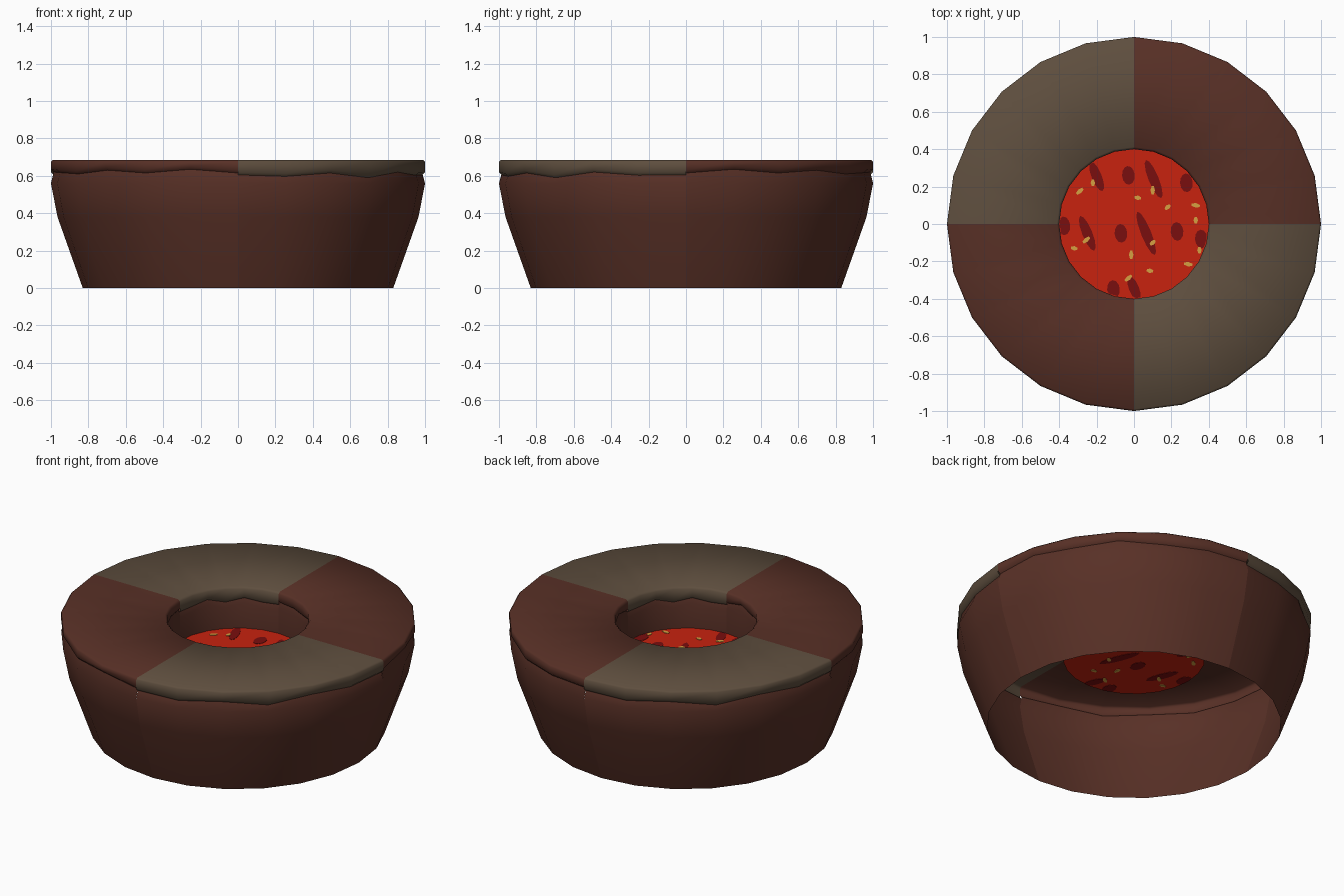
import bpy, bmesh, math

if "Cube" in bpy.data.objects:
    bpy.data.objects.remove(bpy.data.objects["Cube"])

def material(name, srgb):
    m = bpy.data.materials.new(name)
    lin = [((c / 255 + 0.055) / 1.055) ** 2.4 if c > 10 else c / 255 / 12.92 for c in srgb]
    m.diffuse_color = (*lin, 1)
    m.use_nodes = True
    m.node_tree.nodes["Principled BSDF"].inputs["Base Color"].default_value = m.diffuse_color
    return m

BROWN = material("dark_brown", (88, 48, 38))
TAUPE = material("grey_brown", (94, 78, 62))
RED = material("hot_red", (200, 34, 15))
DARK_RED = material("deep_red", (122, 14, 14))
GOLD = material("gold", (214, 160, 66))

def finish(name, bm, mat, smooth=True):
    me = bpy.data.meshes.new(name)
    bm.to_mesh(me)
    bm.free()
    me.materials.append(mat)
    for p in me.polygons:
        p.use_smooth = smooth
    ob = bpy.data.objects.new(name, me)
    bpy.context.collection.objects.link(ob)
    return ob

def quarter(name, start, drips, profile, mat):
    """Sweep a profile (a function of the wavy edge height) through 90 degrees."""
    bm = bmesh.new()
    rings = []
    for i, d in enumerate(drips):
        a = math.radians(start + 15 * i)
        rings.append([bm.verts.new((r * math.cos(a), r * math.sin(a), z)) for r, z in profile(d)])
    for p, q in zip(rings, rings[1:]):
        for j in range(len(p) - 1):
            bm.faces.new((p[j], q[j], q[j + 1], p[j + 1]))
    return finish(name, bm, mat)

LAVA_Z, TOP = 0.43, 0.685
wall = lambda d: [(0.83, 0), (0.965, 0.38), (1.0, 0.56), (0.985, d)]
cap = lambda d: [(0.985, d), (1.0, d + 0.015), (1.0, TOP - 0.01), (0.99, TOP),
                 (0.412, TOP), (0.4, TOP - 0.012), (0.4, d + 0.01), (0.408, d)]
hole = lambda d: [(0.408, d), (0.4, d - 0.03), (0.4, LAVA_Z)]

brown_edge = [0.615, 0.635, 0.615, 0.63, 0.61, 0.617, 0.62]
taupe_edge = [0.605, 0.597, 0.615, 0.59, 0.62, 0.603, 0.605]

# Four quarters, alternating in cap colour
for k in range(4):
    edge = taupe_edge if k % 2 else brown_edge
    if k == 2:
        edge = edge[::-1]
    quarter(f"outer_wall_{k}", 90 * k, edge, wall, BROWN)
    quarter(f"top_cap_{k}", 90 * k, edge, cap, TAUPE if k % 2 else BROWN)
    quarter(f"hole_wall_{k}", 90 * k, edge, hole, BROWN)

# Filling disc
bm = bmesh.new()
bmesh.ops.create_circle(bm, cap_ends=True, segments=24, radius=0.4)
bmesh.ops.translate(bm, verts=bm.verts, vec=(0, 0, LAVA_Z))
finish("filling", bm, RED, False)

def spots(name, items, half, mat, sides):
    """Thin elliptical plates showing on both faces of the filling."""
    bm = bmesh.new()
    for x, y, rx, ry, tilt in items:
        t = math.radians(tilt)
        rows = ([], [])
        for i in range(sides):
            a = 2 * math.pi * i / sides
            u, v = rx * math.cos(a), ry * math.sin(a)
            px = x + u * math.cos(t) - v * math.sin(t)
            py = y + u * math.sin(t) + v * math.cos(t)
            s = min(1, 0.395 / math.hypot(px, py))
            for row, dz in zip(rows, (-half, half)):
                row.append(bm.verts.new((px * s, py * s, LAVA_Z + dz)))
        lo, hi = rows
        bm.faces.new(hi)
        bm.faces.new(lo[::-1])
        for i in range(sides):
            j = (i + 1) % sides
            bm.faces.new((lo[i], lo[j], hi[j], hi[i]))
    finish(name, bm, mat, False)

# Round and long dark blotches
round_at = [(-.03, .26), (.28, .22), (-.375, -.01), (-.07, -.05), (.23, -.04), (-.11, -.35), (.36, -.08)]
long_at = [(-.2, .255, .085), (.105, .24, .11), (-.25, -.05, .1), (.065, -.05, .125), (.0, -.345, .07)]
spots("dark_blotches",
      [(x, y, .034, .05, 5) for x, y in round_at] +
      [(x, y, .027, l, 22) for x, y, l in long_at], 0.002, DARK_RED, 12)

# Small gold flecks
fleck_at = [(-.22, .22), (-.29, .175), (.02, .14), (.1, .18), (.18, .09), (.33, .1), (.33, .02),
            (-.255, -.085), (-.32, -.13), (-.015, -.165), (.1, -.1), (.29, -.215), (.35, -.14),
            (-.03, -.29), (.085, -.25)]
spots("gold_flecks",
      [(x, y, .012, .02 + .006 * (i % 2), -50 * (i % 3)) for i, (x, y) in enumerate(fleck_at)],
      0.003, GOLD, 6)
